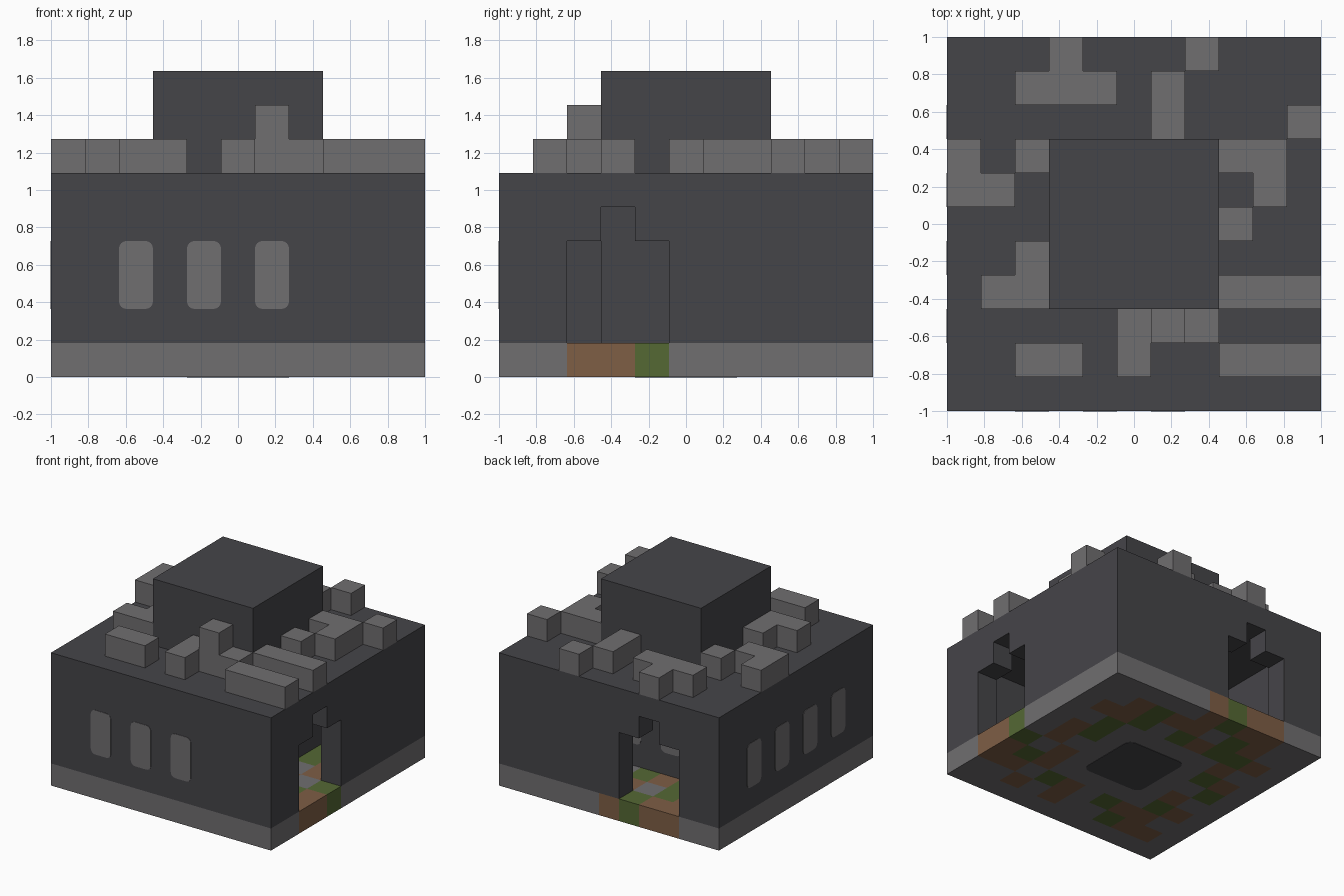
import bpy, bmesh
from mathutils import Vector

cube = bpy.data.objects.get("Cube")
if cube:
    bpy.data.objects.remove(cube)

C = 2 / 11  # one block; the building is eleven blocks wide


def material(name, color):
    m = bpy.data.materials.new(name)
    m.use_nodes = True
    m.diffuse_color = (*color, 1)
    m.node_tree.nodes["Principled BSDF"].inputs["Base Color"].default_value = (*color, 1)
    return m


dark = material("dark stone", (0.06, 0.059, 0.066))
grey = material("grey stone", (0.162, 0.156, 0.162))
brown = material("brown earth", (0.21, 0.112, 0.06))
green = material("moss green", (0.09, 0.138, 0.034))


def finish(name, bm, *mats):
    bmesh.ops.recalc_face_normals(bm, faces=bm.faces)
    mesh = bpy.data.meshes.new(name)
    bm.to_mesh(mesh)
    bm.free()
    obj = bpy.data.objects.new(name, mesh)
    for m in mats:
        mesh.materials.append(m)
    bpy.context.scene.collection.objects.link(obj)
    return obj


def add_box(bm, lo, hi):
    """Box between two corners, in world units."""
    lo, hi = Vector(lo), Vector(hi)
    verts = bmesh.ops.create_cube(bm, size=1)["verts"]
    for v in verts:
        v.co = (lo + hi) / 2 + v.co * (hi - lo)


def at(x, y, z):
    """Block coordinates to world position."""
    return Vector((x * C - 1, y * C - 1, z * C))


def block(name, lo, hi, mat):
    bm = bmesh.new()
    add_box(bm, at(*lo), at(*hi))
    return finish(name, bm, mat)


def plate(name, lo, hi, axis, mat, radius=0.04):
    """Thin painted plate with rounded corners, flat along the given axis."""
    bm = bmesh.new()
    lo, hi = at(*lo), at(*hi)
    lo[axis] -= 0.003
    hi[axis] += 0.003
    add_box(bm, lo, hi)
    edges = [e for e in bm.edges
             if abs((e.verts[0].co - e.verts[1].co)[axis]) > 0.001]
    bmesh.ops.bevel(bm, geom=edges, offset=radius, segments=4, profile=0.5, affect="EDGES")
    return finish(name, bm, mat)


# Foundation with patches of earth and moss, listed from back to front
FLOOR = ["..bbgb.....",
         "..bg.bbgb..",
         ".bggbg.gbb.",
         "..b.....g..",
         ".bg.....gb.",
         ".g.......b.",
         "..b.....b.g",
         ".bg.....bgb",
         "..bbg.bg.bb",
         ".bbg..b.b..",
         "..........."]
bm = bmesh.new()
bmesh.ops.create_grid(bm, x_segments=11, y_segments=11, size=1)
top = bmesh.ops.extrude_face_region(bm, geom=bm.faces[:], use_keep_orig=True)["geom"]
for v in top:
    if isinstance(v, bmesh.types.BMVert):
        v.co.z = C
bmesh.ops.recalc_face_normals(bm, faces=bm.faces)
for f in bm.faces:
    p = (f.calc_center_median() - f.normal * C / 2 + Vector((1, 1, 0))) / C
    f.material_index = ".bg".index(FLOOR[10 - int(p.y)][int(p.x)])
finish("foundation", bm, grey, brown, green)
plate("foundation_underside_patch", (4, 4, 0), (7, 7, 0), 2, dark, 0.06)

# Hollow walls and roof, with stepped doorways on the left and back
walls = block("walls", (0, 0, 1), (11, 11, 6), dark)
cuts = [((1, 1, 0.5), (10, 10, 5)),
        ((9.5, 2, 0.5), (11.5, 5, 4)), ((9.5, 3, 0.5), (11.5, 4, 5)),
        ((2, 9.5, 0.5), (5, 11.5, 4)), ((3, 9.5, 0.5), (4, 11.5, 5))]
cutters = []
for lo, hi in cuts:
    cutter = block("opening_cutter", lo, hi, dark)
    cutter.hide_render = True
    cutters.append(cutter)
    mod = walls.modifiers.new("opening", "BOOLEAN")
    mod.operation = "DIFFERENCE"
    mod.solver = "EXACT"
    mod.object = cutter
depsgraph = bpy.context.evaluated_depsgraph_get()
carved = bpy.data.meshes.new_from_object(walls.evaluated_get(depsgraph))
walls.modifiers.clear()
walls.data = carved
for cutter in cutters:
    bpy.data.objects.remove(cutter)

# Central tower rising from the floor through the roof
block("tower", (3, 3, 1), (8, 8, 9), dark)

# Painted windows
for i in (2, 4, 6):
    plate("front_window", (i, 0, 2), (i + 1, 0, 4), 1, grey)
for i in (2, 4, 6, 8):
    plate("right_window", (0, i, 2), (0, i + 1, 4), 0, grey)
for i in (4, 6):
    plate("tower_back_window", (i, 8, 2), (i + 1, 8, 4), 1, grey)

# Loose blocks on the roof: first column, row, end column, end row, height
RUBBLE = [(3, 10, 4, 11, 1), (2, 9, 5, 10, 1), (7, 10, 8, 11, 1), (6, 8, 7, 10, 1),
          (10, 8, 11, 9, 1), (0, 7, 1, 8, 1), (0, 6, 2, 7, 1), (2, 7, 3, 8, 1),
          (8, 7, 10, 8, 1), (9, 6, 10, 7, 1), (8, 5, 9, 6, 1), (8, 3, 11, 4, 1),
          (2, 4, 3, 5, 1), (1, 3, 3, 4, 1), (5, 1, 6, 3, 1), (6, 2, 7, 3, 2),
          (7, 2, 8, 3, 1), (2, 1, 4, 2, 1), (8, 1, 11, 2, 1)]
for x0, y0, x1, y1, h in RUBBLE:
    block("roof_block", (x0, y0, 6), (x1, y1, 6 + h), grey)
